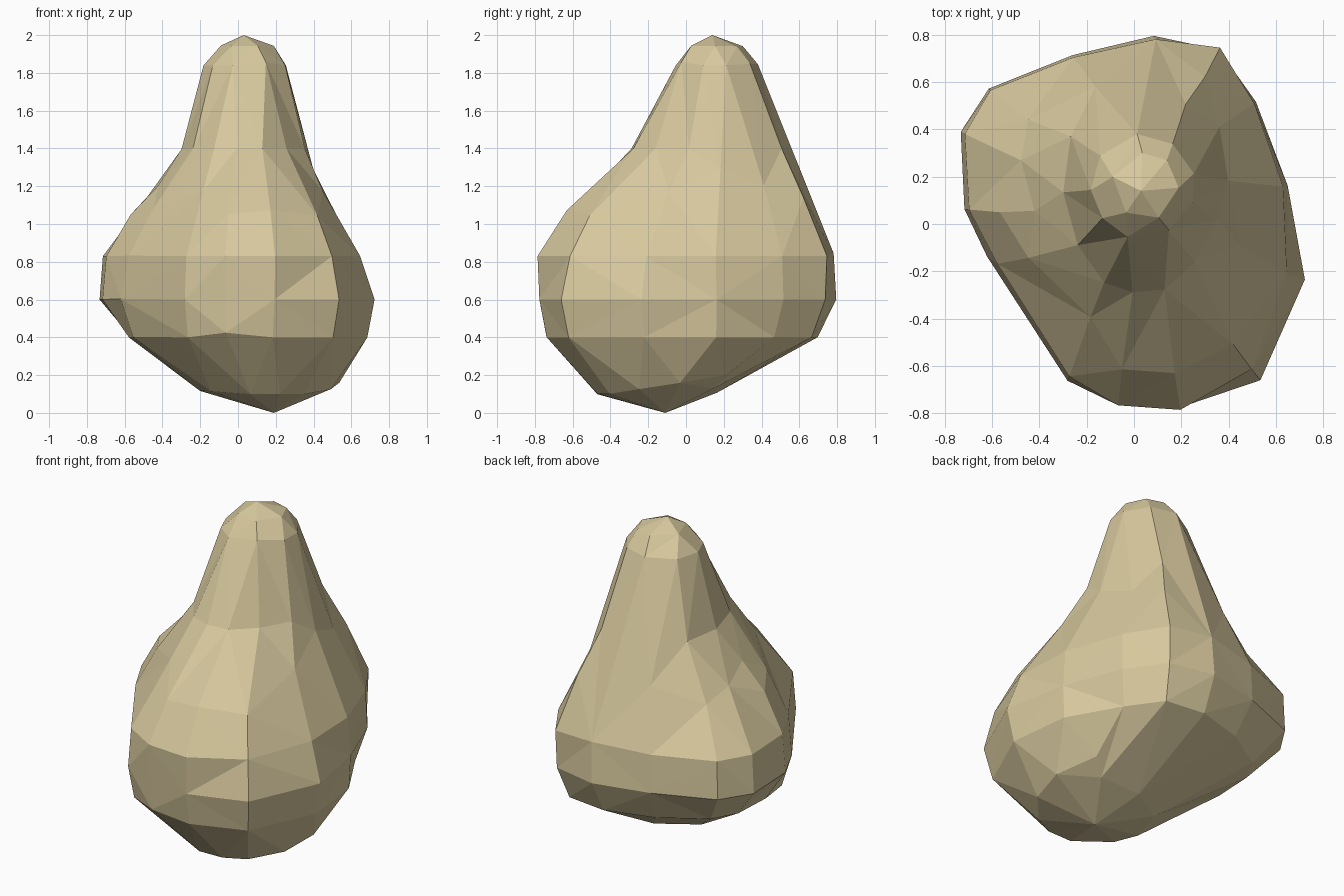
import bpy
import bmesh
from math import cos, sin, radians

default_cube = bpy.data.objects.get("Cube")
if default_cube:
    bpy.data.objects.remove(default_cube, do_unlink=True)

# Directions of the main corners of the stone, counter-clockwise
ANGLES = [-18, 14, 45, 64, 84, 110, 137, 152, 175, 192, 218, 247, 265, 284, 309]

stone_mesh = bmesh.new()


def section(height, centre_x, centre_y, reach):
    """Add one horizontal outline; reach is in hundredths, one per corner direction."""
    if not isinstance(reach, list):
        reach = [reach] * len(ANGLES)
    outline = []
    for angle, distance in zip(ANGLES, reach):
        x = centre_x + distance / 100 * cos(radians(angle))
        y = centre_y + distance / 100 * sin(radians(angle))
        outline.append(stone_mesh.verts.new((x, y, height)))
    return outline


def neighbours(outline):
    """Pair each corner with the next one round the outline."""
    return zip(outline, outline[1:] + outline[:1])


# Sections from the foot, through the wide belly, to the narrow neck
sections = [
    section(.1, .15, -.17, 31),
    section(.2, .13, -.11, 45),
    section(.4, 0, 0, [72, 66, 66, 74, 70, 65, 66, 64, 58, 57, 56, 68, 73, 76, 80]),
    section(.6, 0, 0, [76, 67, 73, 82, 80, 76, 84, 83, 72, 64, 60, 72, 77, 80, 85]),
    section(.83, 0, 0, [68, 65, 72, 83, 79, 75, 83, 81, 70, 62, 57, 70, 77, 81, 79]),
    section(1.05, 0, 0, [55, 54, 60, 73, 70, 66, 66, 64, 57, 51, 45, 55, 62, 67, 66]),
    section(1.2, .02, .05, [43, 44, 50, 61, 59, 55, 54, 50, 45, 42, 42, 47, 52, 56, 52]),
    section(1.4, .03, .12, [34, 34, 38, 43, 44, 42, 39, 36, 33, 31, 34, 40, 41, 41, 36]),
    section(1.84, .04, .16, 22),
    section(1.94, .05, .16, 14),
]

# Skin between sections
for lower, upper in zip(sections, sections[1:]):
    for (a, b), (d, c) in zip(neighbours(lower), neighbours(upper)):
        stone_mesh.faces.new((a, b, c, d))

# Close the foot and the tip with fans
foot = stone_mesh.verts.new((.19, -.11, 0))
tip = stone_mesh.verts.new((.03, .14, 2))
for a, b in neighbours(sections[0]):
    stone_mesh.faces.new((foot, b, a))
for a, b in neighbours(sections[-1]):
    stone_mesh.faces.new((a, b, tip))

bmesh.ops.triangulate(stone_mesh, faces=stone_mesh.faces[:], quad_method="BEAUTY")
bmesh.ops.recalc_face_normals(stone_mesh, faces=stone_mesh.faces[:])

mesh = bpy.data.meshes.new("stone")
stone_mesh.to_mesh(mesh)
stone_mesh.free()
stone = bpy.data.objects.new("stone", mesh)
bpy.context.collection.objects.link(stone)

# Merge the small triangles into larger irregular facets
facets = stone.modifiers.new("facets", "DECIMATE")
facets.ratio = .6

# Sandy colour
sand = bpy.data.materials.new("pale sand")
sand.use_nodes = True
colour = (.68, .58, .34, 1)
sand.diffuse_color = colour
sand.node_tree.nodes["Principled BSDF"].inputs["Base Color"].default_value = colour
mesh.materials.append(sand)
